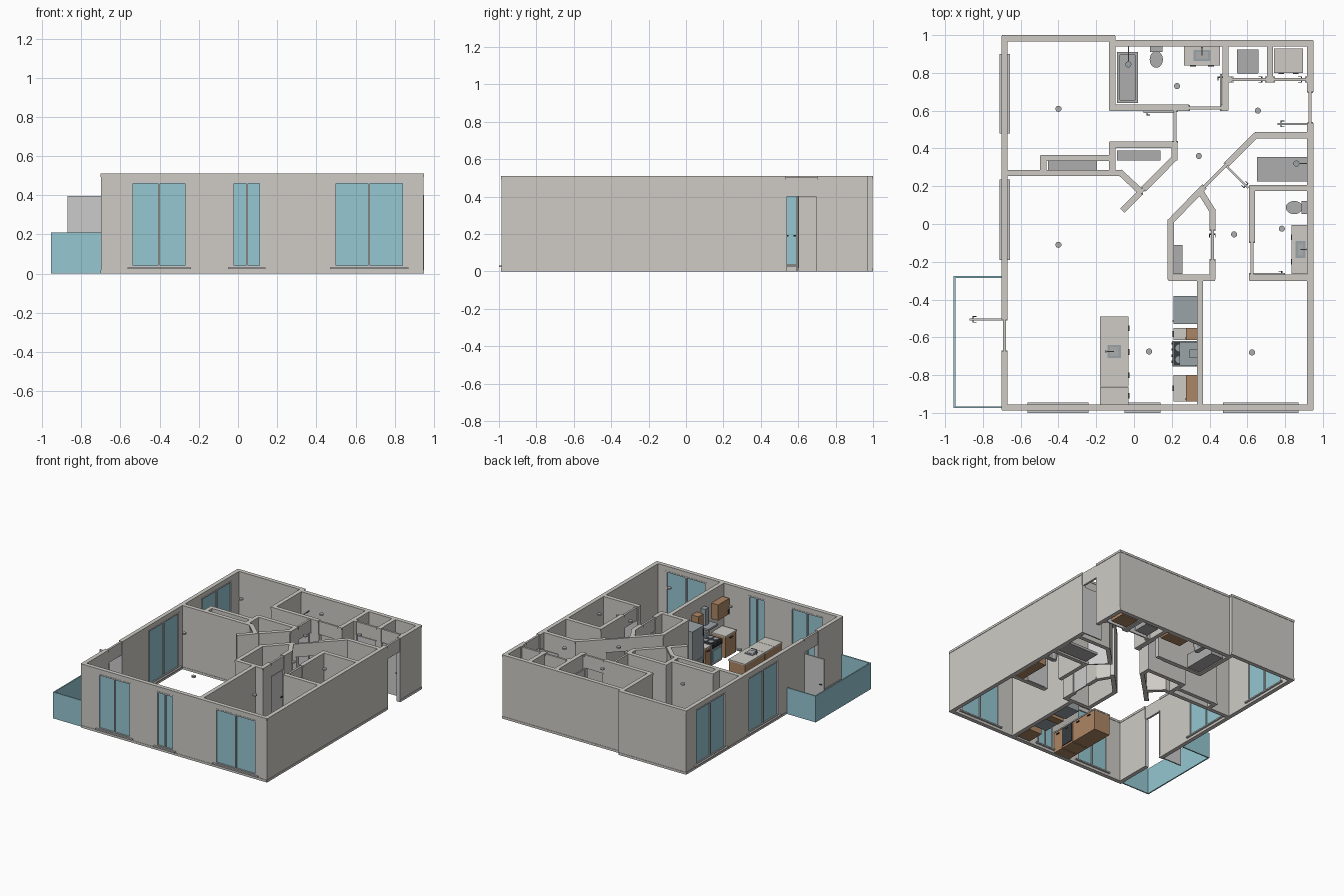
import bpy, bmesh, math
from mathutils import Matrix, Vector

if "Cube" in bpy.data.objects:
    bpy.data.objects.remove(bpy.data.objects["Cube"])

T, H = 0.027, 0.505          # wall thickness and height
I = Matrix.Identity(4)


def material(name, r, g, b):
    m = bpy.data.materials.new(name)
    m.diffuse_color = (r, g, b, 1)
    m.use_nodes = True
    m.node_tree.nodes["Principled BSDF"].inputs["Base Color"].default_value = m.diffuse_color
    return m


GLASS = material("glass", 0.30, 0.57, 0.64)
WOOD = material("wood", 0.42, 0.24, 0.13)
DARK = material("dark", 0.04, 0.045, 0.05)
STEEL = material("steel", 0.33, 0.37, 0.39)
GREY = material("fixture_grey", 0.42, 0.42, 0.43)
STONE = material("warm_wall", 0.62, 0.60, 0.56)


def finish(bm, name, mat, M):
    me = bpy.data.meshes.new(name)
    bm.transform(M)
    bm.to_mesh(me)
    bm.free()
    ob = bpy.data.objects.new(name, me)
    bpy.context.collection.objects.link(ob)
    if mat:
        me.materials.append(mat)
    return ob


def box(name, x, y, z, mat=None, M=I):
    bm = bmesh.new()
    S = Matrix.Diagonal((x[1] - x[0], y[1] - y[0], z[1] - z[0], 1))
    C = Matrix.Translation((sum(x) / 2, sum(y) / 2, sum(z) / 2))
    bmesh.ops.create_cube(bm, size=1, matrix=C @ S)
    return finish(bm, name, mat, M)


def disc(name, c, rx, ry, z0, z1, mat=None, M=I, taper=1):
    bm = bmesh.new()
    P = Matrix.Translation((c[0], c[1], (z0 + z1) / 2)) @ Matrix.Diagonal((rx, ry, z1 - z0, 1))
    bmesh.ops.create_cone(bm, cap_ends=True, segments=24, radius1=taper, radius2=1, depth=1, matrix=P)
    for f in bm.faces:
        f.smooth = len(f.verts) == 4
    return finish(bm, name, mat, M)


def along(p, q):
    """Frame with x running from p to q; returns it and the length."""
    d = Vector(q) - Vector(p)
    return Matrix.Translation((*p, 0)) @ Matrix.Rotation(math.atan2(d.y, d.x), 4, 'Z'), d.length


def slab(name, x, t, z, mat, M):
    return box(name, x, (-t / 2, t / 2), z, mat, M)


def window(name, a, b, M):
    z0, z1, w = 0.03, 0.47, 0.010
    slab(name + "_glass", (a, b), 0.012, (z0, z1), GLASS, M)
    for c in (a + w / 2, (a + b) / 2, b - w / 2):
        slab(name + "_upright", (c - w / 2, c + w / 2), T + 0.004, (z0, z1), None, M)
    for c in (z0, z1 - w):
        slab(name + "_rail", (a, b), T + 0.004, (c, c + w), None, M)
    slab(name + "_sill", (a - 0.02, b + 0.02), 0.056, (0.022, 0.032), None, M)


def wall(name, p, q, holes=(), ext=T / 2):
    """Straight wall; holes are (start, end, kind) along its main axis."""
    M, L = along(p, q)
    k = 0 if abs(q[0] - p[0]) >= abs(q[1] - p[1]) else 1
    s = L / (q[k] - p[k])
    hs = sorted(((a - p[k]) * s, (b - p[k]) * s, kind) for a, b, kind in holes)
    # solid pieces between all openings
    x = -ext
    for a, b, kind in hs + [(L + ext, 0, "")]:
        slab(name, (x, a), T, (0, H), STONE, M)
        x = b
    # skirting and cap strips, broken only at doors
    x = -ext
    for a, b, kind in [h for h in hs if h[2] != "window"] + [(L + ext, 0, "")]:
        slab(name + "_skirting", (x, a), T + 0.006, (0, 0.018), STONE, M)
        slab(name + "_cap", (x, a), T + 0.006, (0.492, 0.51), STONE, M)
        x = b
    for a, b, kind in hs:
        if kind == "window":
            slab(name + "_under_window", (a, b), T, (0, 0.03), STONE, M)
            slab(name + "_over_window", (a, b), T, (0.47, H), STONE, M)
            window(name + "_window", a, b, M)
        else:
            slab(name + "_header", (a, b), 0.016, (0.4, H), STONE, M)
            for c in (a, b - 0.006):
                slab(name + "_jamb", (c, c + 0.006), T + 0.004, (0, 0.4), None, M)
            if kind == "closed":
                leaf(name + "_door", M, a + 0.006, b - 0.006)


def leaf(name, M, a, b):
    slab(name, (a, b), 0.010, (0.005, 0.395), None, M)
    h = b - 0.018
    slab(name + "_spindle", (h - 0.003, h + 0.003), 0.034, (0.187, 0.193), DARK, M)
    for y in (-0.017, 0.013):
        box(name + "_lever", (h - 0.018, h + 0.003), (y, y + 0.004), (0.187, 0.193), DARK, M)


# outer walls
wall("front_wall", (-0.685, -0.972), (0.933, -0.972),
     [(-0.545, -0.26, "window"), (-0.03, 0.12, "window"), (0.49, 0.85, "window")])
wall("left_wall", (-0.685, -0.972), (-0.685, 0.983),
     [(-0.675, -0.505, "open"), (-0.17, 0.215, "window"), (0.50, 0.88, "window")])
wall("right_wall", (0.933, -0.972), (0.933, 0.957), [(0.535, 0.70, "open")])
wall("back_wall_left", (-0.685, 0.983), (-0.115, 0.983))
wall("back_wall_right", (-0.115, 0.957), (0.933, 0.957))
# inner walls
wall("living_wall", (-0.685, 0.27), (-0.075, 0.27), ext=0.005)
wall("niche_side", (-0.48, 0.27), (-0.48, 0.35))
wall("niche_back", (-0.48, 0.35), (-0.115, 0.35))
wall("closet_side", (-0.115, 0.27), (-0.115, 0.42))
wall("closet_back", (-0.115, 0.42), (0.215, 0.42))
wall("closet_diagonal_left", (-0.07, 0.27), (0.037, 0.17), ext=0.008)
wall("closet_diagonal_right", (0.037, 0.17), (0.215, 0.35), [(0.07, 0.185, "closed")], ext=0.006)
wall("closet_end", (0.215, 0.35), (0.215, 0.42))
wall("bedroom_entry", (0.217, 0.43), (0.217, 0.605), [(0.434, 0.60, "open")], ext=0)
wall("bath_left", (-0.115, 0.615), (-0.115, 0.983))
wall("bath_front", (-0.115, 0.615), (0.485, 0.615), [(0.29, 0.46, "open")])
wall("bath_right", (0.485, 0.615), (0.485, 0.957))
wall("laundry_divider", (0.72, 0.765), (0.72, 0.957))
wall("laundry_front", (0.485, 0.765), (0.933, 0.765), [(0.52, 0.70, "closed"), (0.74, 0.91, "closed")])
wall("hall_wall", (0.645, 0.47), (0.933, 0.47), ext=0.005)
wall("hall_diagonal", (0.35, 0.175), (0.645, 0.47), [(0.37, 0.49, "open")], ext=0.005)
wall("pantry_diagonal", (0.195, 0.015), (0.35, 0.175), ext=0.006)
wall("pantry_short", (0.35, 0.175), (0.415, 0.07), ext=0.004)
wall("pantry_left", (0.195, -0.285), (0.195, 0.015), ext=0.01)
wall("pantry_right", (0.415, -0.285), (0.415, 0.07), [(-0.19, -0.03, "closed")], ext=0.01)
wall("pantry_front", (0.195, -0.285), (0.415, -0.285))
wall("kitchen_wall", (0.35, -0.972), (0.35, -0.285))
wall("ensuite_left", (0.625, -0.285), (0.625, 0.19), [(-0.265, -0.095, "open")])
wall("ensuite_front", (0.625, -0.285), (0.933, -0.285))
wall("ensuite_back", (0.625, 0.19), (0.933, 0.19))

# open door leaves, hinge to free edge
for name, p, q in [("balcony_door", (-0.70, -0.505), (-0.87, -0.505)),
                   ("entrance_door", (0.92, 0.53), (0.76, 0.53)),
                   ("bath_door", (0.46, 0.63), (0.46, 0.795)),
                   ("bedroom_door", (0.215, 0.592), (0.05, 0.592)),
                   ("main_bedroom_door", (0.49, 0.305), (0.605, 0.19)),
                   ("ensuite_door", (0.64, -0.265), (0.80, -0.265))]:
    M, L = along(p, q)
    leaf(name, M, 0, L)

# balcony glass
box("balcony_outer_glass", (-0.955, -0.945), (-0.975, -0.275), (0, 0.21), GLASS)
for y in (-0.975, -0.285):
    box("balcony_side_glass", (-0.955, -0.70), (y, y + 0.01), (0, 0.21), GLASS)

# ceiling lights
for c in [(-0.40, 0.61), (-0.40, -0.11), (0.228, 0.73), (0.656, 0.60), (0.343, 0.36),
          (0.53, -0.055), (0.783, -0.025), (0.08, -0.675), (0.625, -0.68)]:
    disc("ceiling_light", c, 0.016, 0.016, 0.492, 0.503, GREY)

# closet shelves
for x, y in [((-0.455, -0.195), (0.285, 0.335)), ((-0.09, 0.14), (0.335, 0.39)), ((0.208, 0.258), (-0.265, -0.11))]:
    box("closet_shelf", x, y, (0.33, 0.34), GREY)


def basin(x, y, z, tap):
    box("sink_rim", x, y, (z, z + 0.006), STEEL)
    box("sink_bowl", (x[0] + 0.012, x[1] - 0.012), (y[0] + 0.012, y[1] - 0.012), (z, z + 0.008), GREY)
    cx, cy = sum(x) / 2, sum(y) / 2
    M, L = along((cx + tap[0], cy + tap[1]), (cx, cy))
    slab("tap_post", (-0.004, 0.004), 0.008, (z, z + 0.04), STEEL, M)
    slab("tap_spout", (0, L), 0.006, (z + 0.035, z + 0.041), STEEL, M)


def cabinet(name, x, y, top=0.175, side=(1, 0), n=2):
    """Wood base, counter slab, and dark pulls on the front side."""
    box(name + "_base", (x[0] + 0.004, x[1] - 0.004), (y[0] + 0.002, y[1] - 0.002), (0.0, top - 0.01), WOOD)
    box(name + "_counter", x, y, (top - 0.01, top), STONE)
    for i in range(n):
        f = (i + 0.5) / n
        if side[0]:
            c, e = y[0] + f * (y[1] - y[0]), x[1] if side[0] > 0 else x[0]
            box(name + "_pull", (e - 0.005, e + 0.005), (c - 0.015, c + 0.015), (top - 0.035, top - 0.029), DARK)
        else:
            c, e = x[0] + f * (x[1] - x[0]), y[0]
            box(name + "_pull", (c - 0.015, c + 0.015), (e - 0.005, e + 0.005), (top - 0.035, top - 0.029), DARK)


# kitchen island and dishwasher
for i, (y0, y1) in enumerate([(-0.74, -0.49), (-0.86, -0.742), (-0.955, -0.862)]):
    cabinet("island_%d" % i, (-0.18, -0.03), (y0, y1), n=2 if i == 0 else 1)
box("dishwasher_front", (-0.034, -0.028), (-0.855, -0.747), (0.015, 0.16), DARK)
basin((-0.14, -0.07), (-0.71, -0.64), 0.175, (-0.045, 0))
# kitchen wall run
box("fridge_body", (0.218, 0.335), (-0.53, -0.38), (0.008, 0.37), STEEL)
for z in ((0.01, 0.12), (0.125, 0.37)):
    box("fridge_door", (0.21, 0.218), (-0.53, -0.38), z, STEEL)
    box("fridge_handle", (0.203, 0.208), (-0.517, -0.51), (z[1] - 0.08, z[1] - 0.02), DARK)
for y in ((-0.615, -0.55), (-0.94, -0.80)):
    cabinet("wall_run", (0.21, 0.335), y, side=(-1, 0), n=1)
    box("upper_cabinet", (0.275, 0.335), y, (0.285, 0.41), WOOD)
    box("upper_pull", (0.27, 0.275), (y[0] + 0.01, y[0] + 0.015), (0.295, 0.325), DARK)
box("stove_body", (0.21, 0.335), (-0.755, -0.62), (0.008, 0.175), STEEL)
box("oven_window", (0.205, 0.21), (-0.74, -0.635), (0.035, 0.12), GLASS)
box("oven_panel", (0.204, 0.21), (-0.755, -0.62), (0.14, 0.175), DARK)
box("hob", (0.212, 0.31), (-0.75, -0.625), (0.175, 0.179), DARK)
box("stove_back", (0.322, 0.335), (-0.755, -0.62), (0.175, 0.205), STEEL)
for i in range(4):
    y = -0.735 + i * 0.032
    box("stove_knob", (0.198, 0.205), (y, y + 0.012), (0.152, 0.164), DARK)
    disc("burner", (0.238 + 0.047 * (i % 2), -0.718 + 0.062 * (i // 2)), 0.018, 0.018, 0.179, 0.183, STEEL)
box("hood_plate", (0.24, 0.335), (-0.75, -0.625), (0.275, 0.29), STEEL)
box("hood_chimney", (0.295, 0.335), (-0.71, -0.665), (0.29, 0.42), STEEL)


def toilet(x, y, turn):
    """Back at the origin, bowl towards local -y."""
    M = Matrix.Translation((x, y, 0)) @ Matrix.Rotation(turn, 4, 'Z')
    box("toilet_tank", (-0.034, 0.034), (-0.033, 0), (0.07, 0.15), GREY, M)
    box("toilet_neck", (-0.018, 0.018), (-0.06, -0.005), (0, 0.07), GREY, M)
    disc("toilet_bowl", (0, -0.072), 0.034, 0.043, 0, 0.078, GREY, M, 0.6)
    disc("toilet_lid", (0, -0.072), 0.035, 0.044, 0.079, 0.087, GREY, M)


toilet(0.118, 0.943, 0)
toilet(0.92, 0.087, -math.pi / 2)
# bathroom vanities
cabinet("bath_vanity", (0.265, 0.455), (0.84, 0.943), 0.165, (0, -1))
basin((0.315, 0.405), (0.862, 0.922), 0.165, (0, 0.04))
cabinet("ensuite_vanity", (0.835, 0.92), (-0.265, -0.005), 0.165, (-1, 0))
basin((0.855, 0.907), (-0.18, -0.09), 0.165, (0.035, 0))


def tub(x, y, h, w, head, reach):
    box("tub_floor", x, y, (0, 0.015), GREY)
    for r in ((x[0], x[0] + w), (x[1] - w, x[1])):
        box("tub_side", r, y, (0, h), GREY)
    for r in ((y[0], y[0] + w), (y[1] - w, y[1])):
        box("tub_end", x, r, (0, h), GREY)
    M, L = along(head, reach)
    slab("shower_arm", (0, L), 0.006, (0.37, 0.376), STEEL, M)
    disc("shower_head", head, 0.016, 0.016, 0.358, 0.37, STEEL)


tub((-0.09, 0.022), (0.64, 0.91), 0.11, 0.016, (-0.03, 0.845), (-0.03, 0.943))
tub((0.65, 0.918), (0.225, 0.355), 0.02, 0.008, (0.86, 0.32), (0.92, 0.32))
# laundry machine and storage unit
box("washer", (0.545, 0.66), (0.80, 0.925), (0.005, 0.175), GREY)
box("washer_panel", (0.548, 0.657), (0.796, 0.80), (0.148, 0.172), DARK)
cabinet("storage", (0.74, 0.895), (0.80, 0.93), 0.175, (0, -1))
